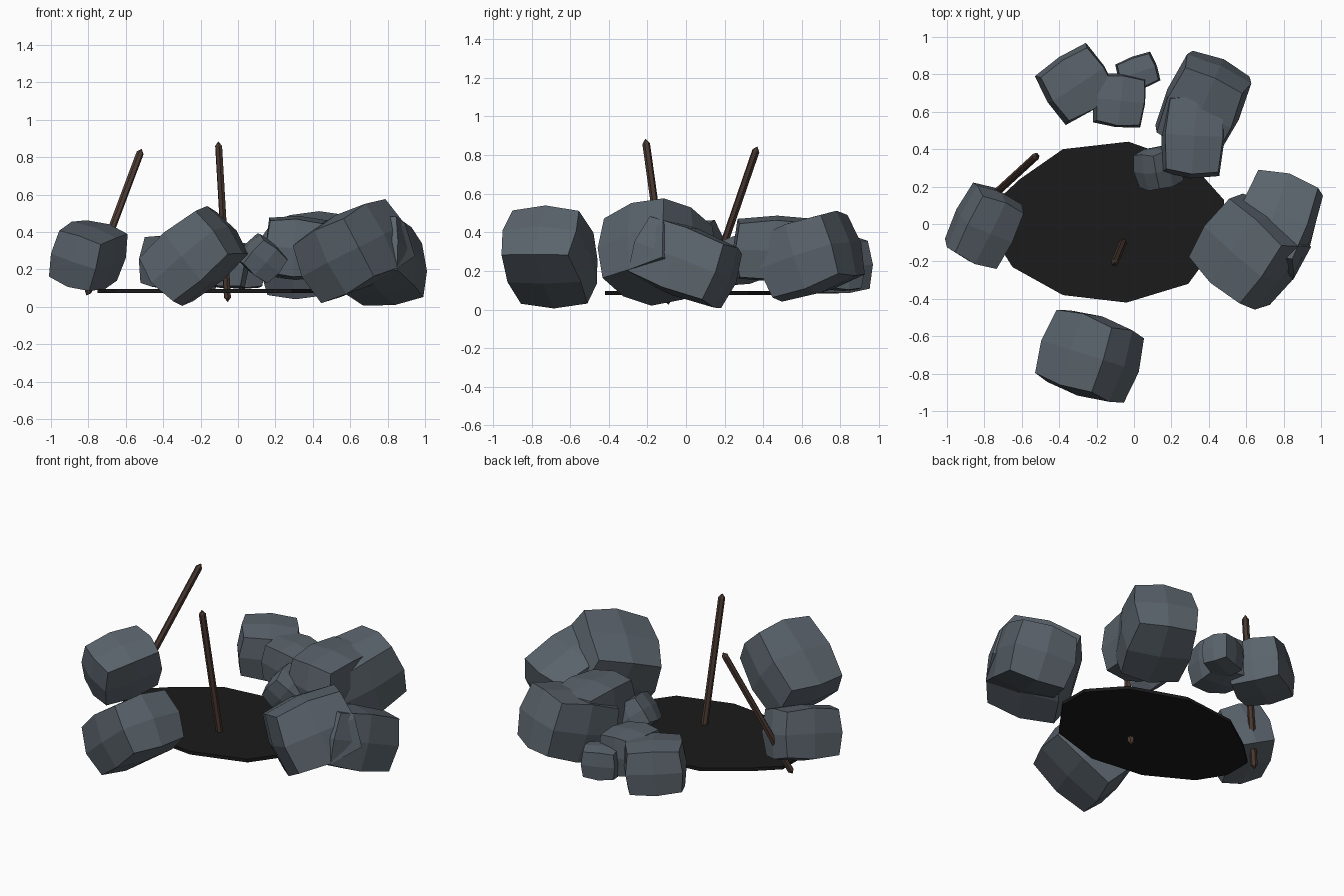
import bpy, bmesh, math, random
from mathutils import Vector, Euler

if "Cube" in bpy.data.objects:
    bpy.data.objects.remove(bpy.data.objects["Cube"])

random.seed(4)


def material(name, rgb):
    m = bpy.data.materials.new(name)
    m.diffuse_color = (*rgb, 1)
    m.use_nodes = True
    m.node_tree.nodes["Principled BSDF"].inputs["Base Color"].default_value = m.diffuse_color
    return m


STONE = material("slate grey", (0.102, 0.125, 0.148))
WOOD = material("charred brown", (0.075, 0.045, 0.034))
ASH = material("ash black", (0.0105, 0.0105, 0.0105))


def finish(bm, name, mat):
    bmesh.ops.recalc_face_normals(bm, faces=bm.faces)
    me = bpy.data.meshes.new(name)
    bm.to_mesh(me)
    bm.free()
    me.materials.append(mat)
    ob = bpy.data.objects.new(name, me)
    bpy.context.collection.objects.link(ob)
    return ob


def rock(name, centre, half, turn):
    """Blocky stone: a once-divided cube with pulled-in edges and corners."""
    bm = bmesh.new()
    bmesh.ops.create_cube(bm, size=2)
    bmesh.ops.subdivide_edges(bm, edges=bm.edges[:], cuts=1, use_grid_fill=True)
    rot = Euler([math.radians(a) for a in turn]).to_matrix()
    for v in bm.verts:
        outer = sum(abs(c) > 0.5 for c in v.co)
        k = {1: 1.0, 2: 0.91, 3: 0.82}[outer]
        p = Vector(c * k * h + random.uniform(-0.015, 0.015) * h
                   for c, h in zip(v.co, half))
        v.co = Vector(centre) + rot @ p
    low = min(v.co.z for v in bm.verts)
    for v in bm.verts:                      # keep everything above the ground
        v.co.z += max(0, 0.005 - low)
    return finish(bm, name, STONE)


def stick(name, bottom, top, radius=0.02, sides=6):
    """Faceted pole with short pointed ends."""
    a, b = Vector(bottom), Vector(top)
    axis = (b - a).normalized()
    rot = axis.to_track_quat('Z', 'Y')
    bm = bmesh.new()
    rings = []
    for c in (a + axis * 0.025, b - axis * 0.025):
        rings.append([bm.verts.new(c + rot @ Vector((
            radius * math.cos(math.tau * i / sides),
            radius * math.sin(math.tau * i / sides), 0))) for i in range(sides)])
    tips = [bm.verts.new(a), bm.verts.new(b)]
    for i in range(sides):
        j = (i + 1) % sides
        bm.faces.new((rings[0][i], rings[0][j], rings[1][j], rings[1][i]))
        for ring, tip in zip(rings, tips):
            bm.faces.new((ring[i], ring[j], tip))
    return finish(bm, name, WOOD)


# Ash bed: thin twelve-sided plate
outline = [(0.48, -0.06), (0.48, 0.13), (0.31, 0.32), (-0.03, 0.44), (-0.38, 0.40),
           (-0.61, 0.24), (-0.75, 0.11), (-0.75, -0.07), (-0.65, -0.23),
           (-0.38, -0.38), (-0.04, -0.42), (0.29, -0.32)]
bm = bmesh.new()
base = bm.faces.new([bm.verts.new((x, y, 0.075)) for x, y in outline])
ext = bmesh.ops.extrude_face_region(bm, geom=[base], use_keep_orig=True)
for v in ext["geom"]:
    if isinstance(v, bmesh.types.BMVert):
        v.co.z = 0.095
finish(bm, "ash_bed", ASH)

# Ring of stones: centre, half sizes, rotation in degrees
rock("left_stone", (-0.80, -0.01, 0.275), (0.15, 0.205, 0.16), (10, 18, -23))
rock("front_stone", (-0.235, -0.705, 0.272), (0.245, 0.22, 0.18), (0, -39, -18))
rock("front_right_stone", (0.615, -0.15, 0.30), (0.245, 0.24, 0.21), (17, -21, -42))
rock("right_stone", (0.757, -0.005, 0.245), (0.205, 0.265, 0.185), (-20, -8, -17))
rock("back_right_upper_stone", (0.315, 0.475, 0.315), (0.17, 0.23, 0.17), (0, 3, -4))
rock("back_right_stone", (0.37, 0.64, 0.275), (0.205, 0.24, 0.195), (18, 0, -24))
rock("inner_small_stone", (0.13, 0.30, 0.26), (0.105, 0.11, 0.10), (15, 38, 20))
rock("back_left_stone", (-0.31, 0.75, 0.232), (0.18, 0.17, 0.15), (4, 4, 33))
rock("back_stone", (-0.08, 0.66, 0.23), (0.14, 0.145, 0.13), (0, 5, -6))
rock("back_small_stone", (0.02, 0.81, 0.19), (0.11, 0.09, 0.095), (0, 0, 20))

# Poles
stick("left_pole", (-0.81, 0.10, 0.06), (-0.515, 0.37, 0.845))
stick("middle_pole", (-0.055, -0.09, 0.025), (-0.105, -0.21, 0.885))
